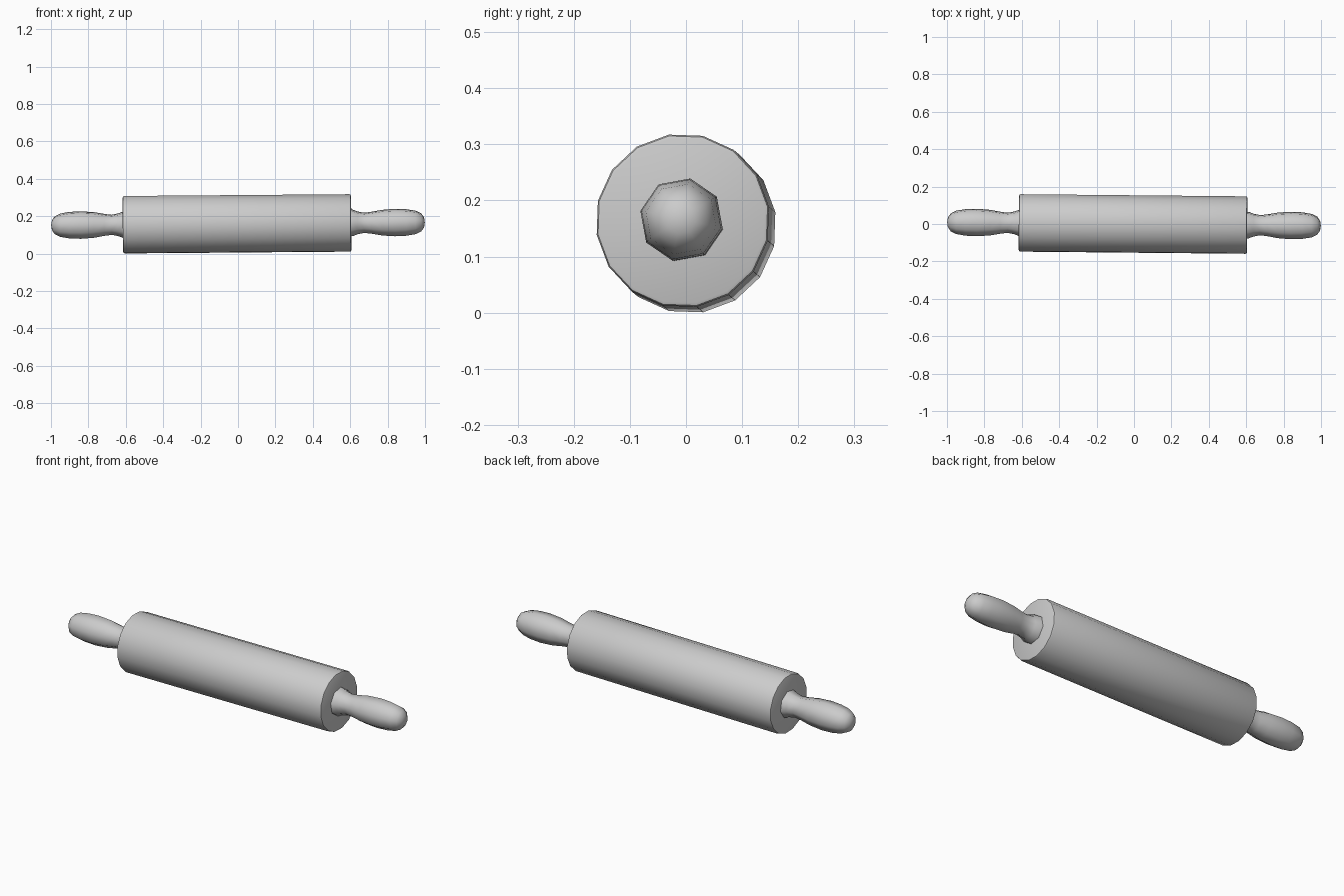
import bpy, bmesh, math
from mathutils import Matrix, Vector

if "Cube" in bpy.data.objects:
    bpy.data.objects.remove(bpy.data.objects["Cube"])

# The whole pin lies along a very slightly tilted axis
AXIS = Vector((1.0, -0.0095, 0.008)).normalized()
PLACE = Matrix.Translation((0, 0, 0.159)) @ Vector((1, 0, 0)).rotation_difference(AXIS).to_matrix().to_4x4()


def lathe(name, profile, sides, turn, smooth_angle):
    """Revolve (x, radius) points about the x axis; radius 0 makes a pole."""
    bm = bmesh.new()
    rings = []
    for x, r in profile:
        if r == 0:
            rings.append([bm.verts.new((x, 0, 0))] * sides)
            continue
        angles = [math.radians(turn) + math.tau * i / sides for i in range(sides)]
        rings.append([bm.verts.new((x, r * math.cos(a), r * math.sin(a))) for a in angles])
    for a, b in zip(rings, rings[1:]):
        for i in range(sides):
            j = (i + 1) % sides
            bm.faces.new(list(dict.fromkeys((a[i], a[j], b[j], b[i]))))
    bmesh.ops.recalc_face_normals(bm, faces=bm.faces)
    bm.transform(PLACE)
    mesh = bpy.data.meshes.new(name)
    bm.to_mesh(mesh)
    bm.free()
    obj = bpy.data.objects.new(name, mesh)
    bpy.context.collection.objects.link(obj)
    bpy.ops.object.select_all(action='DESELECT')
    obj.select_set(True)
    bpy.context.view_layer.objects.active = obj
    bpy.ops.object.shade_smooth_by_angle(angle=math.radians(smooth_angle))
    return obj


# Roller: 16-sided cylinder with small bevelled rims
lathe("roller", [(-0.615, 0), (-0.615, 0.148), (-0.613, 0.153), (-0.607, 0.1555),
                 (0.597, 0.1555), (0.603, 0.153), (0.605, 0.148), (0.605, 0)],
      16, 9.25, 40)

# Handles: flared base, narrow neck, rounded grip
handle = [(0.595, 0), (0.595, 0.074), (0.615, 0.072), (0.64, 0.062), (0.675, 0.055),
          (0.715, 0.060), (0.77, 0.070), (0.84, 0.075), (0.90, 0.0725),
          (0.95, 0.064), (0.98, 0.049), (0.995, 0.027), (0.999, 0)]
for side, sign in (("right", 1), ("left", -1)):
    lathe(side + "_handle", [(sign * x, r) for x, r in handle], 8, 33, 60)
